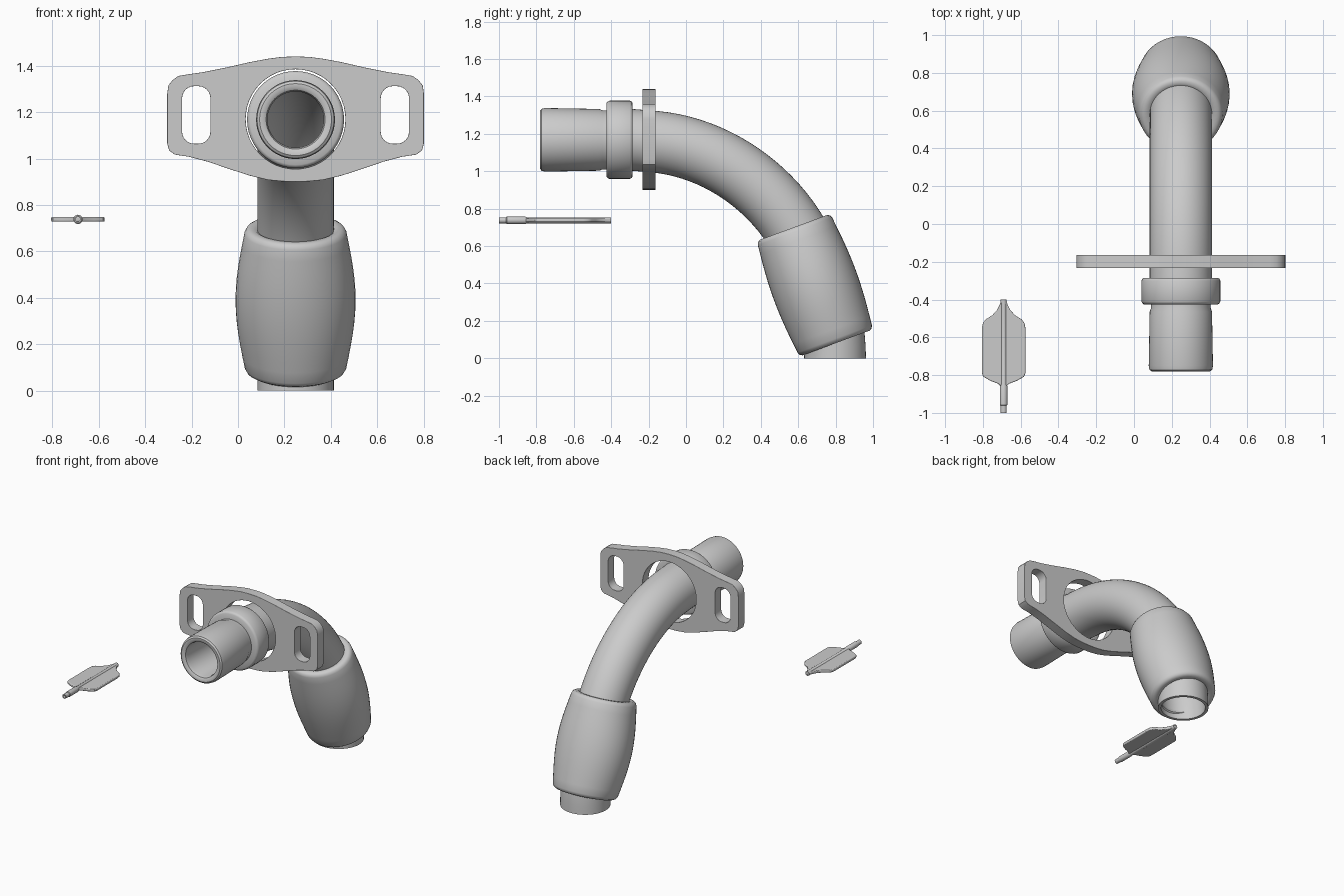
import bpy, bmesh
from math import sin, cos, pi, radians
from mathutils import Vector

if "Cube" in bpy.data.objects:
    bpy.data.objects.remove(bpy.data.objects["Cube"])

CX, CZ = 0.248, 1.168      # main axis of the breathing tube
SEG = 48


def finish(obj, angle=35):
    bpy.ops.object.select_all(action='DESELECT')
    obj.select_set(True)
    bpy.context.view_layer.objects.active = obj
    bpy.ops.object.shade_smooth_by_angle(angle=radians(angle))


def sweep(name, rings, x=CX, seg=SEG, angle=35):
    """Closed skin over rings (y, z, heading, x radius, in-plane radius)."""
    bm = bmesh.new()
    loops = []
    for y, z, a, rx, rn in rings:
        loops.append([bm.verts.new((x + rx * cos(t), y - rn * sin(t) * sin(a), z + rn * sin(t) * cos(a)))
                      for t in (2 * pi * i / seg for i in range(seg))])
    for k, lo in enumerate(loops):
        nx = loops[(k + 1) % len(loops)]
        for i in range(seg):
            j = (i + 1) % seg
            bm.faces.new((lo[i], lo[j], nx[j], nx[i]))
    bmesh.ops.recalc_face_normals(bm, faces=bm.faces)
    me = bpy.data.meshes.new(name)
    bm.to_mesh(me)
    bm.free()
    obj = bpy.data.objects.new(name, me)
    bpy.context.collection.objects.link(obj)
    finish(obj, angle)
    return obj


def lathe(name, profile, z=CZ, **kw):
    return sweep(name, [(y, z, 0, r, r) for y, r in profile], **kw)


def plate(name, loops, location, rotation, depth, bevel):
    """Flat plate from outline loops (inner loops become holes), edges rounded."""
    cu = bpy.data.curves.new(name, 'CURVE')
    cu.dimensions, cu.fill_mode, cu.extrude = '2D', 'BOTH', depth / 2
    for pts in loops:
        sp = cu.splines.new('POLY')
        sp.points.add(len(pts) - 1)
        for p, (u, v) in zip(sp.points, pts):
            p.co = (u, v, 0, 1)
        sp.use_cyclic_u = True
    obj = bpy.data.objects.new(name, cu)
    bpy.context.collection.objects.link(obj)
    obj.location, obj.rotation_euler = location, rotation
    bpy.ops.object.select_all(action='DESELECT')
    obj.select_set(True)
    bpy.context.view_layer.objects.active = obj
    bpy.ops.object.convert(target='MESH')
    obj = bpy.context.view_layer.objects.active
    bm = bmesh.new()
    bm.from_mesh(obj.data)
    bmesh.ops.remove_doubles(bm, verts=bm.verts, dist=1e-4)
    bmesh.ops.recalc_face_normals(bm, faces=bm.faces)
    bm.to_mesh(obj.data)
    bm.free()
    finish(obj)
    mod = obj.modifiers.new('rounded_edges', 'BEVEL')
    mod.width, mod.segments = bevel, 3
    mod.limit_method, mod.angle_limit = 'ANGLE', radians(60)
    return obj


def bezier(p0, a0, p1, a1, h, n):
    """Centre line samples (y, z, heading) between two points with headings."""
    p0, p1 = Vector(p0), Vector(p1)
    q0 = p0 + h * Vector((cos(a0), sin(a0)))
    q1 = p1 - h * Vector((cos(a1), sin(a1)))
    out = []
    for i in range(n + 1):
        t = i / n
        s = 1 - t
        p = p0 * s**3 + q0 * 3 * s * s * t + q1 * 3 * s * t * t + p1 * t**3
        d = (q0 - p0) * s * s + (q1 - q0) * 2 * s * t + (p1 - q1) * t * t
        out.append((p.x, p.y, Vector((1, 0)).angle_signed(d) * -1))
    return out


# Curved hollow tube
bend = radians(-57)
path = [(-0.40, CZ, 0), (-0.29, CZ, 0)]
path += bezier((-0.17, 1.158), radians(-5), (0.575, 0.70), bend, 0.30, 18)
path += bezier((0.575, 0.70), bend, (0.797, 0.0), radians(-90), 0.24, 14)[1:]
sweep('curved_tube', [(y, z, a, .165, .165) for y, z, a in path]
      + [(y, z, a, .145, .145) for y, z, a in reversed(path)])

# Front connector with rounded lip, and collar behind it
lathe('connector', [(-.40, .158), (-.445, .158), (-.465, .165), (-.75, .170), (-.772, .166),
                    (-.780, .155), (-.780, .140), (-.772, .127), (-.75, .121), (-.40, .121)])
lathe('collar', [(-.285, .14), (-.285, .195), (-.290, .204), (-.30, .209), (-.41, .209),
                 (-.42, .204), (-.426, .195), (-.426, .14)])

# Neck flange with centre hole and a strap slot at each end
top = [(0, .27), (.06, .268), (.12, .260), (.2, .245), (.3, .222), (.4, .202), (.47, .192),
       (.505, .186), (.53, .168), (.548, .145), (.553, .11)]
low = [(.553, -.105), (.545, -.135), (.52, -.153), (.46, -.162), (.38, -.183), (.3, -.21),
       (.2, -.243), (.12, -.262), (.06, -.268), (0, -.27)]
right = top + low
outline = right + [(-u, v) for u, v in right[-2:0:-1]]
hole = [(.215 * cos(2 * pi * i / SEG), .215 * sin(2 * pi * i / SEG)) for i in range(SEG)]


def slot(side, r=.052, hw=.061, hh=.124, n=6):
    pts = []
    for q, (sx, sz) in enumerate([(1, 1), (-1, 1), (-1, -1), (1, -1)]):
        for i in range(n + 1):
            t = (q + i / n) * pi / 2
            pts.append((side * .428 + sx * (hw - r) + r * cos(t), .018 + sz * (hh - r) + r * sin(t)))
    return pts


plate('neck_flange', [outline, hole, slot(1), slot(-1)], (CX, -.198, CZ + .002),
      (pi / 2, 0, 0), .07, .014)

# Inflated cuff around the lower tube
start, end = Vector((.575, .70)), Vector((.803, .082))
axis = end - start
heading = Vector((1, 0)).angle_signed(axis) * -1
shape = [(.02, .15), (0, .170), (0, .192), (.012, .205), (.035, .212)]
shape += [(.035 + .93 * i / 12, .212 + .021 * sin(pi * i / 12)) for i in range(1, 12)]
shape += [(1 - t, r) for t, r in reversed(shape[:5])]
cuff = []
for t, r in shape:
    p = start + axis * t
    wide = 1.03 + .08 * sin(pi * t)
    cuff.append((p.x, p.y, heading, r * wide, r))
sweep('cuff', cuff, angle=50)

# Pilot balloon: thin valve tube and flat pouch
PX, PZ = -.69, .738
lathe('pilot_valve', [(-1.0, .010), (-1.0, .016), (-.962, .016), (-.958, .020), (-.86, .020),
                      (-.85, .016), (-.40, .016), (-.40, .010)], z=PZ, x=PX, seg=20)
half = [(.014, -.40), (.020, -.425), (.035, -.455), (.06, -.483), (.095, -.505), (.110, -.525),
        (.115, -.55), (.115, -.79), (.108, -.808), (.07, -.83), (.03, -.845), (.014, -.86)]
plate('pilot_balloon', [half + [(-u, v) for u, v in reversed(half)]], (PX, 0, PZ), (0, 0, 0), .02, .005)
